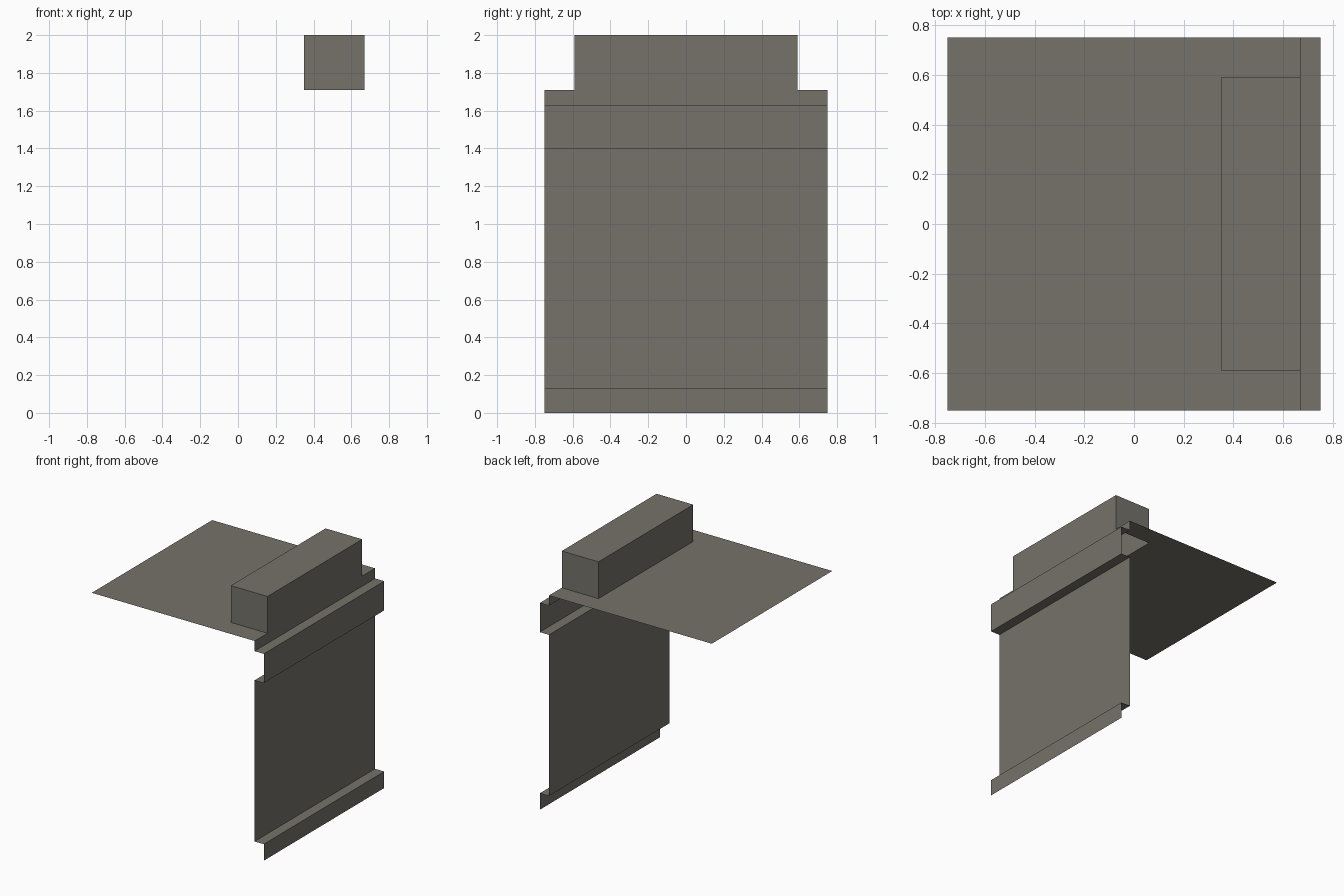
import bpy

if "Cube" in bpy.data.objects:
    bpy.data.objects.remove(bpy.data.objects["Cube"])

mat = bpy.data.materials.new("warm grey")
mat.diffuse_color = (0.18, 0.17, 0.145, 1)
mat.use_nodes = True
mat.node_tree.nodes["Principled BSDF"].inputs["Base Color"].default_value = mat.diffuse_color

HALF = 0.75            # half depth of the sheets
BX0, BX1 = 0.35, 0.67  # raised box in x
BY, ROOF, TOP = 0.59, 1.71, 2.0


def make(name, verts, faces):
    me = bpy.data.meshes.new(name)
    me.from_pydata(verts, [], faces)
    me.materials.append(mat)
    ob = bpy.data.objects.new(name, me)
    bpy.context.collection.objects.link(ob)
    return ob


# Folded front sheet: profile in x/z swept along y
profile = [(BX1, ROOF), (BX1, 1.63), (0.75, 1.63), (0.75, 1.40),
           (BX1, 1.40), (BX1, 0.13), (0.75, 0.13), (0.75, 0.0)]
verts = [(x, y, z) for x, z in profile for y in (-HALF, HALF)]
faces = [(2 * i, 2 * i + 2, 2 * i + 3, 2 * i + 1) for i in range(len(profile) - 1)]
make("stepped_wall", verts, faces)

# Flat top sheet, left open beneath the raised box
xs, ys = (-HALF, BX0, BX1), (-HALF, -BY, BY, HALF)
verts = [(x, y, ROOF) for x in xs for y in ys]
faces = [(4 * i + j, 4 * i + j + 4, 4 * i + j + 5, 4 * i + j + 1)
         for i in range(2) for j in range(3) if (i, j) != (1, 1)]
make("top_sheet", verts, faces)

# Raised box: four walls and a lid, open below
ring = [(BX0, -BY), (BX1, -BY), (BX1, BY), (BX0, BY)]
verts = [(x, y, z) for z in (ROOF, TOP) for x, y in ring]
faces = [(i, (i + 1) % 4, (i + 1) % 4 + 4, i + 4) for i in range(4)] + [(4, 5, 6, 7)]
make("raised_box", verts, faces)
